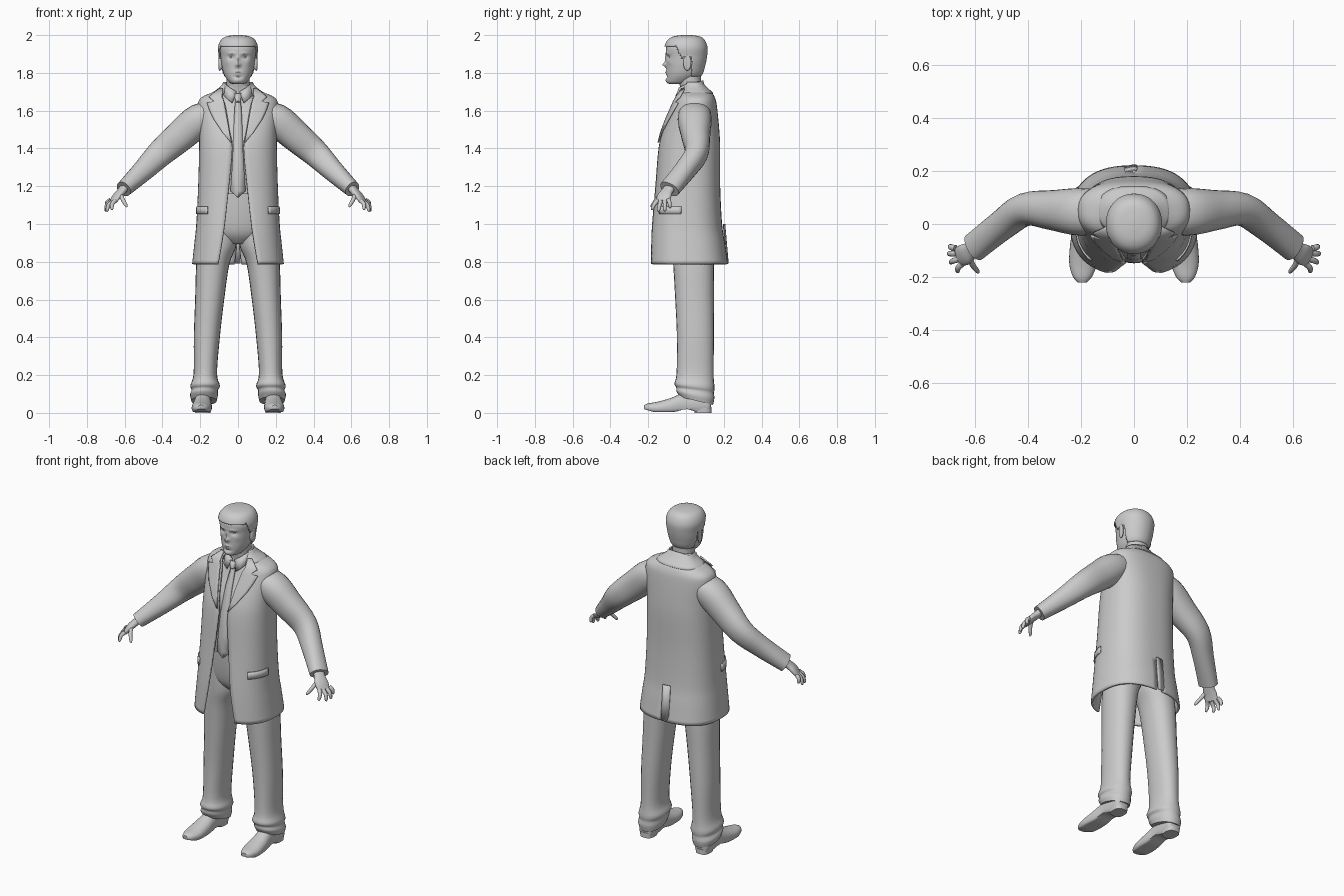
import bpy, math
from mathutils import Vector

cube = bpy.data.objects.get("Cube")
if cube:
    bpy.data.objects.remove(cube, do_unlink=True)

grey = bpy.data.materials.new("plain grey")
grey.use_nodes = True
grey.diffuse_color = (0.6, 0.6, 0.6, 1)
grey.node_tree.nodes["Principled BSDF"].inputs["Base Color"].default_value = (0.6, 0.6, 0.6, 1)
X, Y, Z = Vector((1, 0, 0)), Vector((0, 1, 0)), Vector((0, 0, 1))


def spow(v, p):
    return math.copysign(abs(v) ** p, v)


def smooth(rows, k):
    """Catmull-Rom resampling of rows of numbers."""
    out = []
    for i in range(len(rows) - 1):
        a, b, c, d = (rows[max(0, min(len(rows) - 1, i + j))] for j in (-1, 0, 1, 2))
        for s in range(k):
            t = s / k
            out.append([0.5 * (2 * q + (r - p) * t + (2 * p - 5 * q + 4 * r - w) * t * t
                               + (3 * q - p - 3 * r + w) * t ** 3) for p, q, r, w in zip(a, b, c, d)])
    return out + [list(rows[-1])]


def grid(name, rows, closed=False, mirror=False, thick=0, keep=None):
    """Mesh from rows of points; closed rows are rings with end caps."""
    n, m = len(rows[0]), len(rows)
    verts = [tuple(p) for row in rows for p in row]
    faces = []
    for i in range(m - 1):
        for j in range(n if closed else n - 1):
            k = (j + 1) % n
            faces.append((i * n + j, i * n + k, (i + 1) * n + k, (i + 1) * n + j))
    if closed:
        faces += [tuple(range(n))[::-1], tuple(range((m - 1) * n, m * n))]
    if keep:
        faces = [f for f in faces if keep(sum((Vector(verts[v]) for v in f), Vector()) / len(f))]
    mesh = bpy.data.meshes.new(name)
    mesh.from_pydata(verts, [], faces)
    mesh.validate()
    mesh.materials.append(grey)
    ob = bpy.data.objects.new(name, mesh)
    bpy.context.collection.objects.link(ob)
    bpy.ops.object.select_all(action='DESELECT')
    ob.select_set(True)
    bpy.context.view_layer.objects.active = ob
    bpy.ops.object.mode_set(mode='EDIT')
    bpy.ops.mesh.select_all(action='SELECT')
    bpy.ops.mesh.normals_make_consistent(inside=False)
    bpy.ops.object.mode_set(mode='OBJECT')
    bpy.ops.object.shade_smooth_by_angle(angle=math.radians(45))
    if mirror:
        ob.modifiers.new("mirror", 'MIRROR').merge_threshold = 0.0005
    if thick:
        mod = ob.modifiers.new("thickness", 'SOLIDIFY')
        mod.thickness, mod.offset = thick, 0
    return ob


def loft(name, rings, wide=X, axis=None, n=24, p=0.9, k=4, warp=None, **kw):
    """Tube through rings (x, y, z, half width, half depth)."""
    rings = smooth(rings, k)
    rows = []
    for i, (x, y, z, a, b) in enumerate(rings):
        before, after = rings[max(i - 1, 0)], rings[min(i + 1, len(rings) - 1)]
        t = axis or (Vector(after[:3]) - Vector(before[:3])).normalized()
        u = (wide - t * wide.dot(t)).normalized()
        v = t.cross(u)
        row = []
        for j in range(n):
            ang = math.tau * j / n
            q = Vector((x, y, z)) + u * a * spow(math.cos(ang), p) + v * b * spow(math.sin(ang), p)
            row.append(warp(q) if warp else q)
        rows.append(row)
    return grid(name, rows, closed=True, **kw)


def level(z, half, front, back):
    return (0, (front + back) / 2, z, half, (back - front) / 2)


# Coat: rows of height, half width, front, back, front gap, back gap
P = 0.8
coat_rows = smooth([
    (1.725, .08, -.01, .095, .072, 0), (1.695, .125, -.03, .13, .08, 0),
    (1.665, .19, -.045, .148, .078, 0), (1.62, .207, -.065, .158, .065, 0),
    (1.5, .2, -.115, .17, .045, 0), (1.4, .2, -.14, .175, .03, 0),
    (1.2, .205, -.158, .175, .048, 0), (1.0, .215, -.178, .185, .07, 0),
    (.9, .225, -.185, .2, .085, .006), (.787, .237, -.19, .216, .105, .018)], 4)


def at(rows, z):
    for a, b in zip(rows, rows[1:]):
        if a[0] >= z >= b[0]:
            t = (a[0] - z) / (a[0] - b[0])
            return [p + (q - p) * t for p, q in zip(a, b)]
    return rows[0] if z > rows[0][0] else rows[-1]


def around(row, t, off=0):
    z, rx, front, back = row[:4]
    return (max((rx + off) * abs(math.sin(t)) ** P, 0),
            (front + back) / 2 - ((back - front) / 2 + off) * spow(math.cos(t), P), z + off)


def angle(row, x):
    return math.asin(min(1, max(0, x) / row[1]) ** (1 / P))


def half_shell(name, rows, thick, n=28):
    pts = []
    for r in rows:
        t0, t1 = angle(r, r[4]), math.pi - angle(r, r[5])
        pts.append([around(r, t0 + (t1 - t0) * j / n) for j in range(n + 1)])
    return grid(name, pts, mirror=True, thick=thick)


half_shell("coat_body", coat_rows, .012)
half_shell("coat_collar", smooth([(1.75, .074, -.005, .083, .062, 0), (1.725, .09, -.02, .105, .068, 0),
                                  (1.69, .137, -.04, .142, .075, 0)], 3), .008)
grid("coat_vent_flap", [[(x, .205 + .018 * s - abs(x) * .2, 1.0 - .21 * s) for x in (-.035, 0, .012)]
                        for s in (0, .5, 1)], thick=.006)

# Notched lapels and pocket flaps follow the coat surface
lapel = []
for x0, x1, z in [(.073, .09, 1.705), (.08, .145, 1.66), (.07, .118, 1.637), (.069, .155, 1.63),
                  (.062, .143, 1.59), (.053, .12, 1.54), (.042, .075, 1.47), (.032, .036, 1.42)]:
    r = at(coat_rows, z)
    lapel.append([around(r, angle(r, x0 + (x1 - x0) * j / 6), .011) for j in range(7)])
grid("lapels", lapel, mirror=True, thick=.008)
grid("pocket_flaps", [[around(at(coat_rows, z), .75 + .09 * j, .008) for j in range(9)]
                      for z in (1.085, 1.065, 1.045)], mirror=True, thick=.007)

# Sleeves
loft("sleeves", [(.10, .05, 1.60, .075, .05), (.2, .046, 1.555, .09, .085), (.30, .052, 1.47, .077, .083),
                 (.41, .055, 1.375, .062, .072), (.5, -.005, 1.285, .056, .058),
                 (.605, -.088, 1.185, .056, .043)], wide=Y, mirror=True)

# Shirt, tie and shirt collar
shirt_rows = [(1.73, .066, -.03, .08), (1.68, .08, -.028, .1), (1.6, .15, -.055, .14), (1.5, .17, -.1, .15),
              (1.4, .175, -.122, .155), (1.25, .175, -.135, .15), (1.16, .17, -.135, .14)]
loft("shirt", [level(*r) for r in shirt_rows], axis=Z, n=32, p=.8)
grid("tie", [[(s * w, at(shirt_rows, z)[2] - out + abs(s) * .004, z) for s in (-1, 0, 1)]
             for w, z, out in [(.021, 1.69, .02), (.013, 1.652, .02), (.015, 1.645, .01), (.021, 1.55, .011),
                               (.026, 1.4, .01), (.033, 1.27, .01), (.04, 1.175, .01), (.001, 1.14, .01)]],
     thick=.008)
grid("shirt_collar", [[(.008, -.042, 1.70), (.03, -.062, 1.64)], [(.04, -.036, 1.72), (.055, -.055, 1.66)],
                      [(.072, .01, 1.745), (.082, -.01, 1.69)], [(.05, .075, 1.755), (.06, .085, 1.70)],
                      [(0, .088, 1.76), (0, .1, 1.70)]], mirror=True, thick=.007)

# Trousers
loft("trouser_seat", [level(1.2, .17, -.115, .13), level(1.05, .178, -.105, .15),
                      level(.95, .16, -.085, .145), level(.895, .06, -.04, .11)], axis=Z)


def hem_tilt(q):
    q.z -= .25 * (q.y - .05) * min(1, max(0, (.2 - q.z) / .14))
    return q


loft("trouser_legs", [(.10, .03, 1.05, .09, .11), (.105, .035, .9, .1, .112), (.133, .04, .79, .088, .108),
                      (.15, .045, .6, .077, .102), (.165, .05, .4, .069, .098), (.173, .048, .21, .062, .098),
                      (.174, .045, .145, .078, .106), (.176, .048, .12, .07, .1), (.18, .05, .095, .074, .1),
                      (.18, .055, .065, .067, .088)], axis=Z, mirror=True, warp=hem_tilt)


# Shoes with a raised arch and separate heel
def flat_sole(q):
    q.z = max(q.z, .004 + .016 * math.exp(-((q.y - .0) / .04) ** 2) + max(0, -q.y - .17) * .3)
    return q


loft("shoes", [(.186, .132, .055, .025, .035), (.186, .12, .05, .042, .06), (.186, .06, .05, .046, .065),
               (.187, -.01, .045, .045, .062), (.19, -.08, .032, .052, .047), (.193, -.15, .025, .052, .034),
               (.195, -.2, .026, .036, .024), (.196, -.222, .027, .016, .014)],
     axis=Y, n=28, mirror=True, warp=flat_sole)
loft("shoe_heels", [(.186, .09, 0, .04, .046), (.186, .09, .03, .043, .046)], axis=Z, p=.7, k=1, mirror=True)

# Hands: palm, four fingers and thumb
spread = Vector((-.4, -.9, 0))
loft("palms", [(.595, -.08, 1.20, .03, .022), (.618, -.1, 1.172, .033, .02), (.64, -.115, 1.148, .04, .018),
               (.662, -.125, 1.118, .037, .013)], wide=spread, mirror=True)
for name, base, tip in [("little_finger", (.676, -.092, 1.128), (.698, -.083, 1.085)),
                        ("ring_finger", (.671, -.112, 1.122), (.704, -.112, 1.068)),
                        ("middle_finger", (.662, -.133, 1.12), (.697, -.147, 1.066)),
                        ("index_finger", (.65, -.15, 1.124), (.67, -.183, 1.075)),
                        ("thumb", (.622, -.125, 1.16), (.588, -.186, 1.09))]:
    a, b = Vector(base), Vector(tip)
    mid = a.lerp(b, .5) + Vector((.006, 0, .006))
    loft(name, [(*a, .012, .011), (*mid, .0105, .0105), (*a.lerp(b, .88), .008, .008), (*b, .002, .002)],
         wide=spread, n=12, mirror=True)

# Neck and head, with face relief (x, z, spread x, spread z, height)
loft("neck", [level(1.66, .075, -.02, .1), level(1.72, .063, -.03, .085), level(1.77, .062, -.04, .08),
              level(1.83, .065, -.03, .085)], axis=Z)
relief = [(0, 1.872, .009, .022, .008), (0, 1.843, .013, .011, .02), (.036, 1.883, .016, .01, -.011),
          (.035, 1.903, .024, .007, .005), (0, 1.803, .022, .005, .006), (0, 1.792, .018, .004, .004),
          (0, 1.779, .022, .006, -.006), (0, 1.76, .022, .01, .005), (.056, 1.855, .014, .015, .003)]


def face(q):
    if q.y < -.02:
        q.y -= sum(h * math.exp(-((abs(q.x) - x) / sx) ** 2 - ((q.z - z) / sz) ** 2)
                   for x, z, sx, sz, h in relief)
    return q


skull = [(1.742, .03, -.09, 0), (1.752, .048, -.102, .03), (1.79, .073, -.104, .075), (1.84, .086, -.104, .092),
         (1.89, .092, -.105, .102), (1.93, .096, -.106, .104), (1.967, .082, -.09, .09),
         (1.986, .055, -.06, .065), (1.993, .012, -.015, .02)]
loft("head", [level(*r) for r in skull], axis=Z, n=96, p=.95, k=7, warp=face)


def hairline(c):
    return c.z > (1.942 if c.y < -.055 else 1.945 - (c.y + .055) * 2 if c.y < -.02
                  else 1.885 if c.y < .03 else 1.785)


loft("hair", [level(z + (.004 if z > 1.9 else 0), a + .007, f - .006, b + .007) for z, a, f, b in skull],
     axis=Z, n=96, p=.95, k=7, keep=hairline, thick=.006)
loft("ears", [(.086, .0, 1.85, .012, .03), (.096, .006, 1.853, .02, .042), (.102, .009, 1.856, .017, .038),
              (.104, .009, 1.856, .01, .026)], wide=Y, axis=X, n=20, p=1, mirror=True)
loft("eyes", [(.036, -.078 - .012 * math.sin(a), 1.881, .013 * math.cos(a), .007 * math.cos(a))
              for a in (0, .5, 1, 1.5)], axis=Y, n=16, p=1, k=2, mirror=True)
